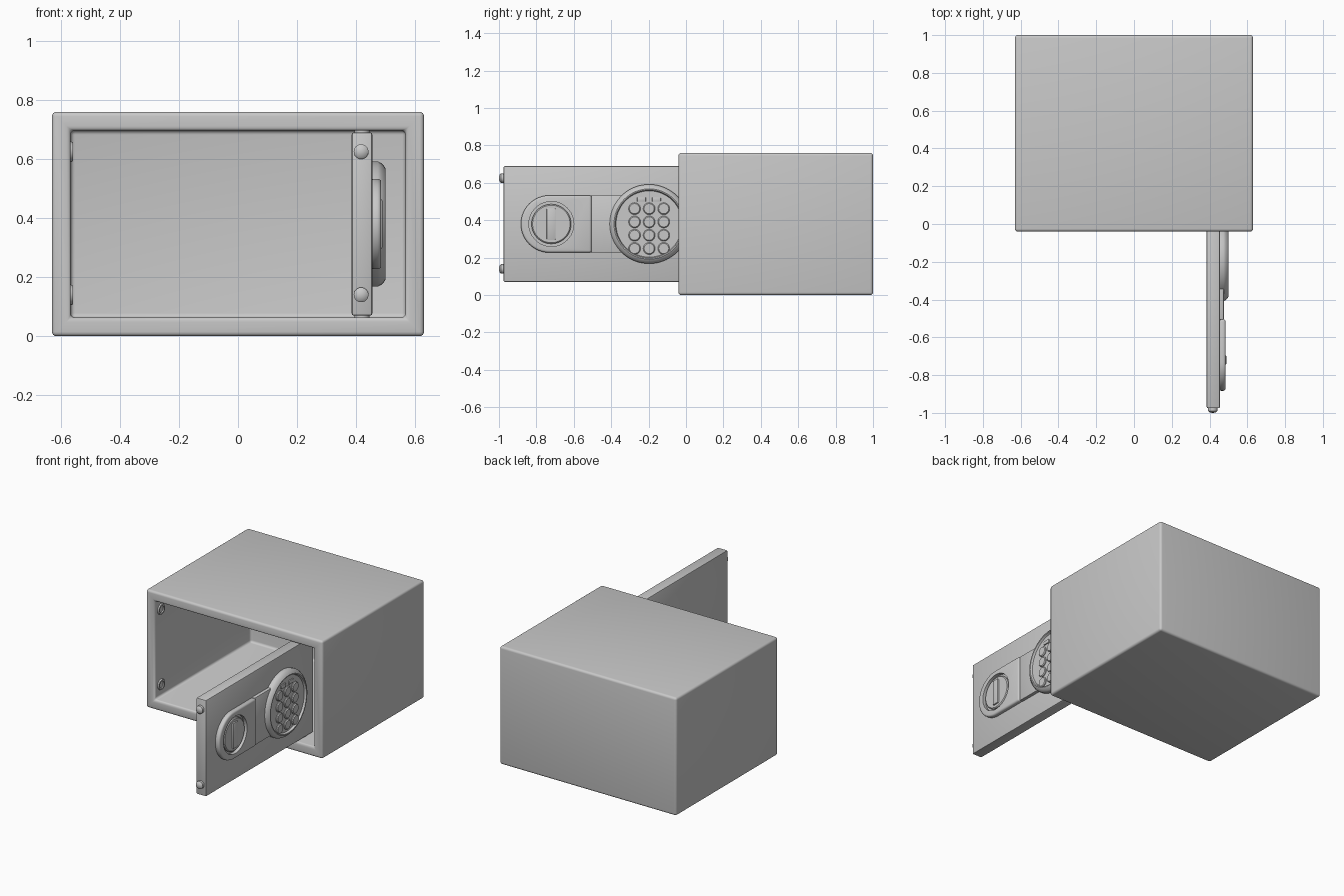
import bpy
import bmesh
from math import pi, cos, sin, radians
from mathutils import Matrix, Vector

if "Cube" in bpy.data.objects:
    bpy.data.objects.remove(bpy.data.objects["Cube"], do_unlink=True)

grey = bpy.data.materials.new("painted grey metal")
grey.use_nodes = True
grey.diffuse_color = (0.58, 0.58, 0.58, 1)
grey.node_tree.nodes["Principled BSDF"].inputs["Base Color"].default_value = (0.58, 0.58, 0.58, 1)

ALONG_X = Matrix.Rotation(pi / 2, 4, 'Y')
MINUS_X = Matrix.Rotation(-pi / 2, 4, 'Y')
MINUS_Y = Matrix.Rotation(pi / 2, 4, 'X')
UP = Matrix.Identity(4)
MID = 0.38  # height of the door's centre line


def smooth(obj):
    bpy.ops.object.select_all(action='DESELECT')
    obj.select_set(True)
    bpy.context.view_layer.objects.active = obj
    bpy.ops.object.shade_smooth_by_angle(angle=radians(35))


def finish(name, bm, bevel=0, segments=2):
    bmesh.ops.recalc_face_normals(bm, faces=bm.faces)
    if bevel:
        edges = [e for e in bm.edges if e.calc_face_angle(0) > radians(30)]
        bmesh.ops.bevel(bm, geom=edges, offset=bevel, segments=segments,
                        profile=0.5, affect='EDGES', clamp_overlap=True)
    mesh = bpy.data.meshes.new(name)
    bm.to_mesh(mesh)
    bm.free()
    mesh.materials.append(grey)
    obj = bpy.data.objects.new(name, mesh)
    bpy.context.collection.objects.link(obj)
    smooth(obj)
    return obj


def box_mesh(low, high):
    bm = bmesh.new()
    low, high = Vector(low), Vector(high)
    bmesh.ops.create_cube(bm, size=1)
    for v in bm.verts:
        v.co = (low + high) / 2 + v.co * (high - low)
    return bm


def box(name, low, high, bevel=0, segments=2):
    return finish(name, box_mesh(low, high), bevel, segments)


def lathe(name, profile, place, turn, steps=48):
    """Turn (radius, height) pairs round an axis."""
    bm = bmesh.new()
    verts = [bm.verts.new((r, 0, h)) for r, h in profile]
    edges = [bm.edges.new(pair) for pair in zip(verts, verts[1:])]
    bmesh.ops.spin(bm, geom=verts + edges, angle=2 * pi, steps=steps,
                   axis=(0, 0, 1), cent=(0, 0, 0))
    bmesh.ops.remove_doubles(bm, verts=bm.verts, dist=0.0002)
    bm.transform(Matrix.Translation(place) @ turn)
    return finish(name, bm)


# Cabinet: a box with a deep opening in its front
bm = box_mesh((-0.63, -0.04, 0), (0.63, 1, 0.76))
front = min(bm.faces, key=lambda f: f.calc_center_median().y)
bmesh.ops.inset_region(bm, faces=[front], thickness=0.063, use_even_offset=True)
moved = bmesh.ops.extrude_face_region(bm, geom=[front])["geom"]
bmesh.ops.translate(bm, vec=(0, 0.98, 0),
                    verts=[v for v in moved if isinstance(v, bmesh.types.BMVert)])
if front.is_valid:
    bmesh.ops.delete(bm, geom=[front], context='FACES')
finish("cabinet", bm, 0.015, 4)

# Door standing open at a right angle
box("door", (0.385, -0.975, 0.07), (0.455, 0.12, 0.69), 0.007)

# Bolts on the door edge, sockets on the inner wall, hinge pins
for label, z in (("lower", 0.14), ("upper", 0.625)):
    lathe(label + "_bolt", [(0, 0.03), (0.016, 0.028), (0.025, 0.02), (0.025, 0), (0, 0)],
          (0.417, -0.97, z), MINUS_Y, 24)
    lathe(label + "_bolt_socket", [(0, 0.002), (0.02, 0.002), (0.022, 0.008), (0.032, 0.008),
                                   (0.035, 0), (0, 0)], (-0.567, 0.025, z), ALONG_X, 24)
for label, z in (("lower", 0.06), ("upper", 0.685)):
    lathe(label + "_hinge_pin", [(0, 0), (0.025, 0), (0.025, 0.015), (0, 0.015)],
          (0.42, 0.05, z), UP, 24)

# Lock plate: round outer end, square inner end
bm = bmesh.new()
outline = [(-0.505, MID - 0.153), (-0.505, MID + 0.153)]
for i in range(37):
    a = pi / 2 + pi * i / 36
    outline.append((-0.73 + 0.153 * cos(a), MID + 0.153 * sin(a)))
base = bm.faces.new([bm.verts.new((0.45, y, z)) for y, z in outline])
moved = bmesh.ops.extrude_face_region(bm, geom=[base])["geom"]
bmesh.ops.translate(bm, vec=(0.035, 0, 0),
                    verts=[v for v in moved if isinstance(v, bmesh.types.BMVert)])
plate = finish("lock_plate", bm, 0.012, 3)

# Round recess for the lock dial
cutter = lathe("recess_cutter", [(0, 0), (0.12, 0), (0.12, 0.1), (0, 0.1)],
               (0.463, -0.72, MID), ALONG_X)
cutter.hide_render = True
cut = plate.modifiers.new("recess", 'BOOLEAN')
cut.operation = 'DIFFERENCE'
cut.object = cutter
bpy.context.view_layer.objects.active = plate
bpy.ops.object.modifier_apply(modifier=cut.name)
bpy.data.objects.remove(cutter, do_unlink=True)
smooth(plate)

# Lock dial and its grip
lathe("lock_dial", [(0, 0), (0.106, 0), (0.106, 0.014), (0.1, 0.019), (0, 0.019)],
      (0.461, -0.72, MID), ALONG_X)
box("lock_grip", (0.47, -0.745, MID - 0.083), (0.489, -0.697, MID + 0.083), 0.004)

# Bridge between lock and keypad
box("bridge_plate", (0.45, -0.507, MID - 0.153), (0.476, -0.18, MID + 0.153), 0.006)

# Keypad housing with a raised rim
lathe("keypad_housing", [(0, 0), (0.212, 0), (0.212, 0.024), (0.207, 0.034), (0.196, 0.045),
                         (0.188, 0.05), (0.182, 0.049), (0.177, 0.036), (0, 0.036)],
      (0.45, -0.197, MID), ALONG_X, 72)

# Keys and indicator lights
for row in range(4):
    for col in range(3):
        lathe(f"key_{row + 1}_{col + 1}",
              [(0, 0), (0.032, 0), (0.032, 0.008), (0.027, 0.013), (0, 0.013)],
              (0.483, -0.275 + 0.078 * col, 0.462 - 0.071 * row), ALONG_X, 24)
for label, y in (("left", -0.238), ("right", -0.158)):
    box(label + "_indicator", (0.482, y - 0.023, 0.499), (0.494, y + 0.023, 0.523), 0.003)
